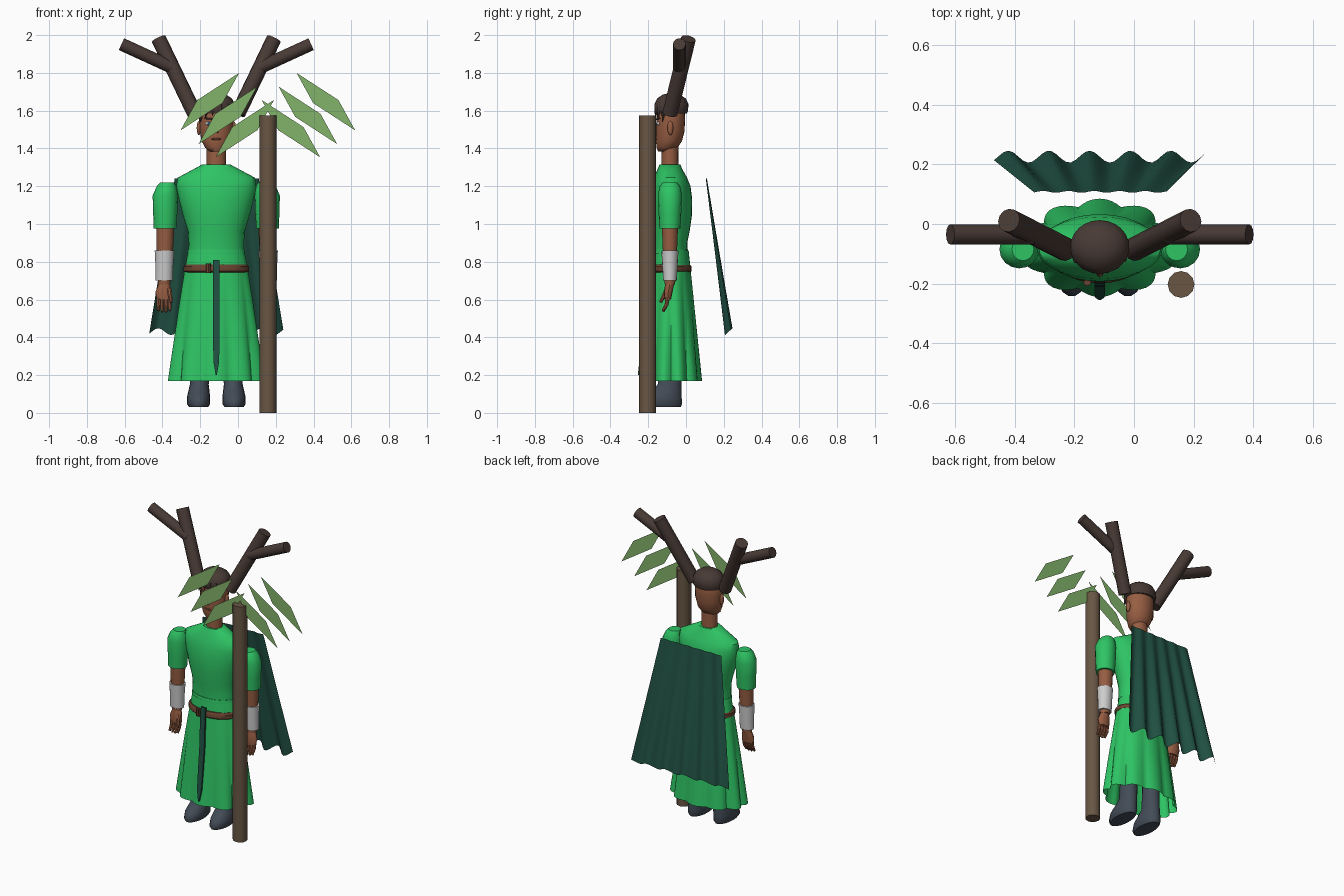
import bpy, bmesh, math
from mathutils import Vector

if "Cube" in bpy.data.objects:
    bpy.data.objects.remove(bpy.data.objects["Cube"])

CX, CY = -0.115, -0.085          # body axis


def mat(name, rgb):
    m = bpy.data.materials.new(name)
    lin = [c / 255 / 12.92 if c < 11 else ((c / 255 + 0.055) / 1.055) ** 2.4 for c in rgb]
    m.diffuse_color = (*lin, 1)
    m.use_nodes = True
    m.node_tree.nodes["Principled BSDF"].inputs["Base Color"].default_value = m.diffuse_color
    return m


GREEN = mat("bright_green", (46, 196, 100))
DARK = mat("dark_green", (32, 80, 66))
LEAF = mat("leaf_green", (130, 178, 106))
WOOD = mat("staff_wood", (104, 86, 68))
BARK = mat("dark_brown", (72, 58, 53))
SKIN = mat("skin", (150, 93, 66))
BELT = mat("belt_leather", (104, 66, 48))
BOOT = mat("slate", (66, 75, 86))
CUFF = mat("pale_grey", (205, 205, 205))
IRIS = mat("blue", (50, 95, 130))


def finish(name, bm, material, angle=40):
    bmesh.ops.recalc_face_normals(bm, faces=bm.faces)
    me = bpy.data.meshes.new(name)
    bm.to_mesh(me)
    bm.free()
    ob = bpy.data.objects.new(name, me)
    bpy.context.collection.objects.link(ob)
    me.materials.append(material)
    bpy.ops.object.select_all(action='DESELECT')
    ob.select_set(True)
    bpy.context.view_layer.objects.active = ob
    if angle:
        bpy.ops.object.shade_smooth_by_angle(angle=math.radians(angle))
    return ob


def loft(name, rings, material, n=20, caps=(True, True), fold=None, angle=40):
    """Stack of ellipses: (z, cx, cy, rx, ry)."""
    bm = bmesh.new()
    rows = []
    for z, cx, cy, rx, ry in rings:
        row = []
        for i in range(n):
            a = math.tau * i / n
            f = fold(a, z) if fold else 1
            row.append(bm.verts.new((cx + rx * f * math.cos(a), cy + ry * f * math.sin(a), z)))
        rows.append(row)
    for r0, r1 in zip(rows, rows[1:]):
        for i in range(n):
            j = (i + 1) % n
            bm.faces.new((r0[i], r0[j], r1[j], r1[i]))
    if caps[0]:
        bm.faces.new(rows[0])
    if caps[1]:
        bm.faces.new(rows[-1])
    return finish(name, bm, material, angle)


def rod(name, p, q, r0, r1, material, n=12):
    p, q = Vector(p), Vector(q)
    bm = bmesh.new()
    bmesh.ops.create_cone(bm, cap_ends=True, segments=n, radius1=r0, radius2=r1, depth=(q - p).length)
    rot = (q - p).to_track_quat('Z', 'Y').to_matrix()
    for v in bm.verts:
        v.co = rot @ v.co + (p + q) / 2
    return finish(name, bm, material)


def ball(name, c, size, material):
    bm = bmesh.new()
    bmesh.ops.create_uvsphere(bm, u_segments=14, v_segments=8, radius=1)
    for v in bm.verts:
        v.co = Vector(c) + Vector([a * b for a, b in zip(v.co, size)])
    return finish(name, bm, material, 60)


def polygon(name, pts, material):
    bm = bmesh.new()
    bm.faces.new([bm.verts.new(p) for p in pts])
    return finish(name, bm, material, 0)


# Staff and its leaves
rod("staff", (0.158, -0.203, 0), (0.158, -0.203, 1.575), 0.045, 0.045, WOOD)
for s in (-1, 1):
    for i, (dx, z) in enumerate(((0.307, 1.648), (0.212, 1.575), (0.122, 1.505))):
        offs = ((-0.155, 0.152), (0.067, 0.008), (0.155, -0.152), (-0.067, -0.008))
        polygon("leaf_%d_%d" % (s, i), [(0.158 + s * (dx + a), -0.203, z + b) for a, b in offs], LEAF)

# Tunic top and collar
loft("tunic_top", [(0.84, CX, -0.085, .148, .092), (0.90, CX, -0.085, .147, .092),
                   (0.96, CX, -0.083, .150, .102), (1.05, CX, -0.08, .178, .112),
                   (1.13, CX, -0.08, .198, .113), (1.20, CX, -0.08, .212, .104),
                   (1.245, CX, -0.082, .205, .088), (1.285, CX, -0.085, .130, .068),
                   (1.315, CX, -0.085, .075, .055)], GREEN, 28)


# Skirt with pleats that deepen toward the hem
def pleat(a, z):
    t = max(0, (0.8 - z) / 0.63)
    return 1 - 0.13 * t * (1 - abs(math.cos(5 * (a - math.pi / 2))))


def skirt_r(z):
    t = (0.86 - z) / 0.69
    return .148 + .118 * t ** 0.9, .094 + .071 * t


loft("skirt", [(z, CX, CY + 0.005, *skirt_r(z)) for z in (0.17, 0.27, 0.4, 0.53, 0.66, 0.76, 0.86)],
     GREEN, 80, (False, False), pleat, 50)
loft("waist_seam", [(0.845, CX, CY, .153, .097), (0.865, CX, CY, .150, .095)], GREEN, 28)

# Belt, buckle and hanging sash
loft("belt", [(0.742, CX, CY, .163, .106), (0.75, CX, CY, .173, .114),
              (0.775, CX, CY, .173, .114), (0.785, CX, CY, .163, .106)], BELT, 28)
loft("buckle", [(0.74, CX - .042, -0.196, .013, .012), (0.79, CX - .042, -0.196, .013, .012)], BELT, 8)
bm = bmesh.new()
prev = None
for z, w in ((0.81, .016), (0.74, .018), (0.55, .018), (0.38, .017), (0.27, .015), (0.2, .003)):
    y = CY - skirt_r(z)[1] - 0.008 - (0.012 if z > 0.7 else 0)
    row = [bm.verts.new((CX + d * w, y + e, z)) for d, e in ((-1, .012), (-1, 0), (1, 0), (1, .012))]
    if prev:
        for i in range(4):
            bm.faces.new((prev[i], prev[(i + 1) % 4], row[(i + 1) % 4], row[i]))
    prev = row
finish("sash", bm, DARK, 30)

# Corrugated cape
bm = bmesh.new()
prev = None
N = 44
for k in range(7):
    t = k / 6
    row = []
    for i in range(N + 1):
        u = i / N
        w = math.cos(math.tau * (5.2 * u - 0.35)) * (0.003 + 0.017 * t)
        x = -0.335 + 0.445 * u + t * (-0.135 + 0.265 * u)
        row.append(bm.verts.new((x, 0.108 + 0.118 * t + w, 1.24 - 0.81 * t + 0.9 * w * t)))
    if prev:
        for i in range(N):
            bm.faces.new((prev[i], prev[i + 1], row[i + 1], row[i]))
    prev = row
finish("cape", bm, DARK, 60)

# Neck, head, hair
loft("neck", [(1.29, CX, CY, .052, .046), (1.43, CX, CY, .05, .044)], SKIN, 16)
loft("head", [(1.385, CX, -0.112, .036, .036), (1.405, CX, -0.1, .06, .056), (1.44, CX, -0.09, .078, .069),
              (1.49, CX, -0.083, .087, .075), (1.55, CX, -0.081, .091, .076), (1.61, CX, -0.08, .088, .074),
              (1.65, CX, -0.08, .06, .05)], SKIN, 24, angle=60)
loft("hair", [(1.585, CX, -0.077, .094, .082), (1.6, CX, -0.077, .099, .088), (1.635, CX, -0.077, .099, .09),
              (1.665, CX, -0.077, .082, .075), (1.685, CX, -0.077, .052, .045), (1.692, CX, -0.077, .02, .018)],
     BARK, 24, angle=60)
for i, (dx, z) in enumerate(((-.082, 1.54), (-.055, 1.565), (-.02, 1.575), (.025, 1.572), (.058, 1.562), (.084, 1.54))):
    y = -0.077 - 0.085 * math.sqrt(1 - (dx / .1) ** 2)
    rod("fringe_%d" % i, (CX + dx * 1.03, y - .003, z), (CX + dx * .9, y + .012, 1.63), 0.002, 0.02, BARK, 6)
rod("nose", (CX, -0.165, 1.485), (CX, -0.152, 1.535), 0.013, 0.005, SKIN, 8)
ball("mouth", (CX, -0.157, 1.45), (.027, .006, .006), BELT)

for s, side in ((-1, "left"), (1, "right")):
    def X(d):
        return CX + s * d

    # Face details and ear
    ball(side + "_eye", (X(.04), -0.145, 1.532), (.018, .009, .010), CUFF)
    ball(side + "_iris", (X(.04), -0.151, 1.532), (.008, .006, .009), IRIS)
    rod(side + "_brow", (X(.018), -0.156, 1.555), (X(.062), -0.139, 1.56), .005, .004, BARK, 6)
    ball(side + "_ear", (X(.092), -0.083, 1.508), (.012, .016, .038), SKIN)

    # Antler beam and branch
    rod(side + "_antler", (X(.115), -0.085, 1.585), (X(.305), 0.012, 1.98), .04, .04, BARK)
    rod(side + "_antler_branch", (X(.225), -0.035, 1.825), (X(.502), -0.035, 1.952), .034, .034, BARK)

    # Sleeve, forearm, cuff
    loft(side + "_sleeve", [(0.975, X(.272), CY, .060, .056), (1.06, X(.270), CY, .064, .060),
                            (1.15, X(.270), CY, .067, .064), (1.20, X(.263), CY, .052, .054),
                            (1.22, X(.258), CY, .037, .038)], GREEN, 16)
    loft(side + "_forearm", [(0.68, X(.276), CY, .032, .028), (0.84, X(.273), CY, .043, .038),
                             (0.99, X(.27), CY, .048, .044)], SKIN, 14)
    loft(side + "_cuff", [(0.70, X(.276), CY, .046, .036), (0.78, X(.275), CY, .047, .041),
                          (0.86, X(.274), CY, .052, .045)], CUFF, 16)

    # Hand with curled fingers and thumb
    loft(side + "_palm", [(0.60, X(.275), -0.096, .040, .017), (0.64, X(.278), -0.094, .044, .023),
                          (0.69, X(.276), CY, .027, .024)], SKIN, 12)
    for i in range(4):
        x = .246 + .02 * i
        rod("%s_finger_%d" % (side, i), (X(x), -0.096, .615), (X(x), -0.104, .568), .011, .010, SKIN, 8)
        rod("%s_fingertip_%d" % (side, i), (X(x), -0.104, .572), (X(x), -0.122, .532 + .006 * abs(i - 1.5)),
            .010, .007, SKIN, 8)
    rod(side + "_thumb", (X(.25), -0.1, .655), (X(.238), -0.135, .585), .014, .008, SKIN, 8)

    # Boot: shaft and rounded foot
    loft(side + "_boot", [(0.03, X(.094), -0.132, .050, .105), (0.045, X(.094), -0.132, .060, .112),
                          (0.08, X(.094), -0.125, .062, .104), (0.115, X(.092), -0.105, .056, .083),
                          (0.15, X(.09), -0.087, .050, .064), (0.26, X(.088), -0.082, .052, .056),
                          (0.45, X(.085), -0.082, .05, .052)], BOOT, 18, angle=50)
